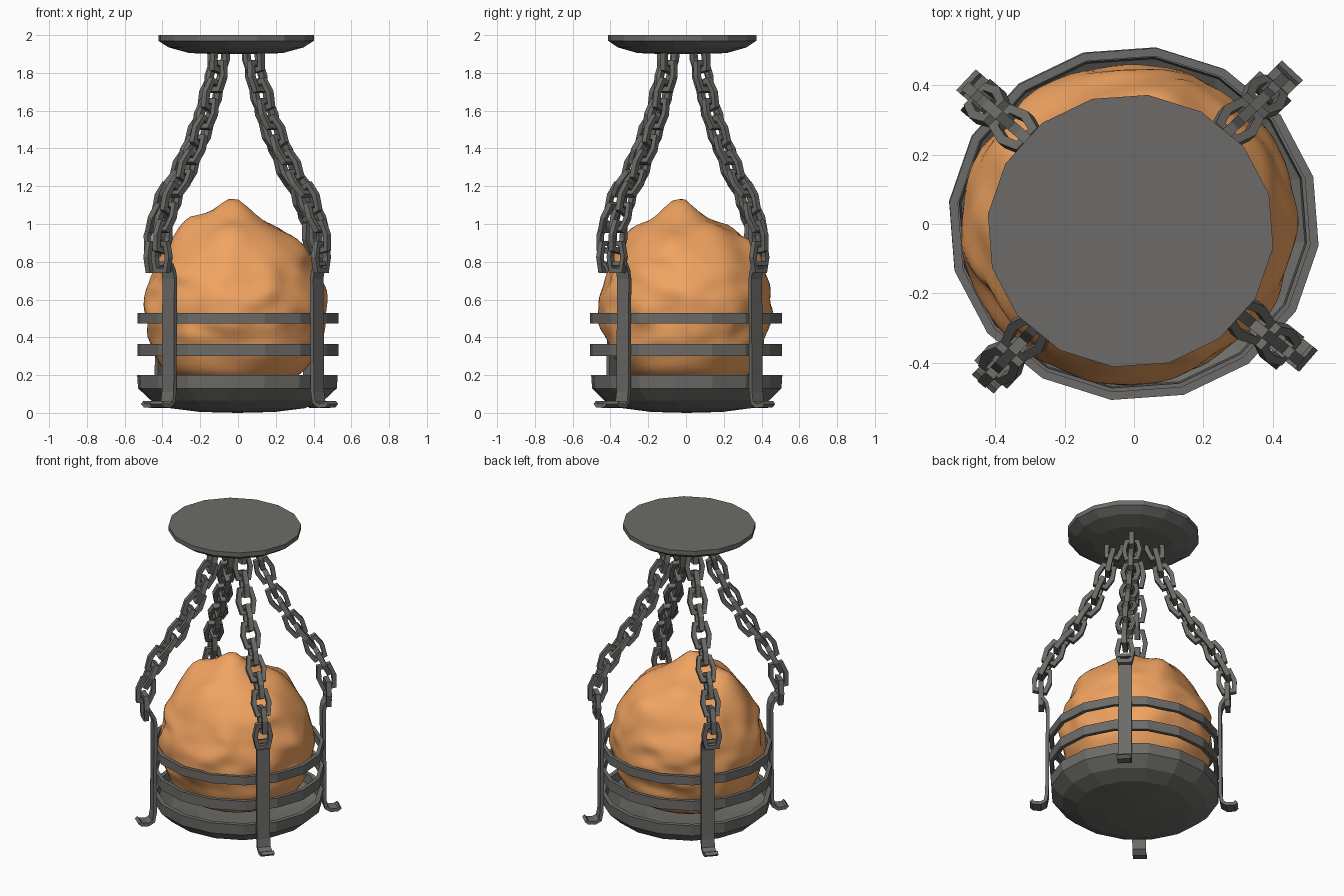
import bpy, bmesh, math
from mathutils import Vector, Matrix, noise

if "Cube" in bpy.data.objects:
    bpy.data.objects.remove(bpy.data.objects["Cube"])

SIDES, PHASE, SQUASH = 16, math.radians(-7), .953
ANGLES = [math.radians(a) for a in (-132, -39.5, 45.5, 138)]


def material(name, color):
    mat = bpy.data.materials.new(name)
    mat.diffuse_color = (*color, 1)
    mat.use_nodes = True
    mat.node_tree.nodes["Principled BSDF"].inputs["Base Color"].default_value = mat.diffuse_color
    return mat


IRON = material("dark_iron", (.15, .148, .138))
ORANGE = material("orange_fire", (.88, .37, .12))


def finish(name, bm, mat=IRON):
    bmesh.ops.recalc_face_normals(bm, faces=bm.faces)
    mesh = bpy.data.meshes.new(name)
    bm.to_mesh(mesh)
    bm.free()
    mesh.materials.append(mat)
    ob = bpy.data.objects.new(name, mesh)
    ob.scale.y = SQUASH  # the whole lamp is slightly narrower front to back
    bpy.context.collection.objects.link(ob)
    return ob


def lathe(name, profile, center=(0, 0), closed=False):
    """Revolve (radius, z) points with 16 flat sides."""
    bm = bmesh.new()
    vs = [bm.verts.new((r * math.cos(PHASE), r * math.sin(PHASE), z)) for r, z in profile]
    edges = [bm.edges.new(p) for p in zip(vs, vs[1:])]
    if closed:
        edges.append(bm.edges.new((vs[-1], vs[0])))
    bmesh.ops.spin(bm, geom=vs + edges, axis=(0, 0, 1), cent=(0, 0, 0),
                   angle=math.tau, steps=SIDES, use_duplicate=False)
    bmesh.ops.remove_doubles(bm, verts=bm.verts, dist=0.0005)
    ob = finish(name, bm)
    ob.location = (*center, 0)
    return ob


def strip(bm, path, width, thick, angle):
    """Flat bar following an (r, z) path in the vertical plane at the given angle."""
    pts = [Vector(p) for p in path]
    rot = Matrix.Rotation(angle, 4, 'Z')
    rings = []
    for i, p in enumerate(pts):
        t = (pts[min(i + 1, len(pts) - 1)] - pts[max(i - 1, 0)]).normalized()
        n = Vector((-t.y, t.x)) * thick / 2
        rings.append([bm.verts.new(rot @ Vector((p.x + s * n.x, w * width / 2, p.y + s * n.y)))
                      for s, w in ((1, 1), (1, -1), (-1, -1), (-1, 1))])
    for a, b in zip(rings, rings[1:]):
        for k in range(4):
            bm.faces.new((a[k], a[k - 1], b[k - 1], b[k]))
    bm.faces.new(rings[0])
    bm.faces.new(rings[-1])


def link(bm, matrix):
    """Six-sided chain link with a square section, long in local z, lying in local xz."""
    outline = [(.045, .085), (.064, 0), (.045, -.085), (-.045, -.085), (-.064, 0), (-.045, .085)]
    rings = []
    for x, z in outline:
        ix, iz = x * .55, z * .68
        rings.append([bm.verts.new(matrix @ Vector(c)) for c in
                      ((x, .016, z), (x, -.016, z), (ix, -.016, iz), (ix, .016, iz))])
    for i, a in enumerate(rings):
        for k in range(4):
            bm.faces.new((rings[i - 1][k], rings[i - 1][k - 1], a[k - 1], a[k]))


def at_length(path, d):
    for a, b in zip(path, path[1:]):
        seg = (b - a).length
        if d <= seg or b is path[-1]:
            return a + (b - a) * d / seg, (b - a).normalized()
        d -= seg


def lerp_table(table, t):
    for (a, ra), (b, rb) in zip(table, table[1:]):
        if t <= b:
            return ra + (rb - ra) * (t - a) / (b - a)
    return table[-1][1]


# Ceiling plate, fire bowl and two hoops
lathe("ceiling_plate", [(0, 2), (.415, 2), (.415, 1.97), (.36, 1.935), (.25, 1.905), (.12, 1.9), (0, 1.9)],
      (-.01, -.02))
lathe("fire_bowl", [(0, 0), (.2, .005), (.36, .025), (.46, .065), (.53, .13), (.535, .2),
                    (.505, .2), (.5, .14), (.42, .09), (.25, .05), (0, .04)], (-.003, .004))
for i, (lo, hi) in enumerate(((.3, .365), (.473, .53))):
    lathe(f"hoop_{i + 1}", [(.537, lo), (.537, hi), (.512, hi), (.512, lo)], (0, 0), closed=True)

# Upright straps with curled feet and hooked tops
strap_path = [(.645, .055), (.63, .04), (.585, .037), (.555, .055), (.545, .11), (.54, .71),
              (.548, .75), (.568, .785), (.59, .79)]
for i, a in enumerate(ANGLES):
    bm = bmesh.new()
    strip(bm, strap_path, .085, .022, a)
    finish(f"strap_{i + 1}", bm)

# Hanging chains
chain_path = [Vector(p) for p in ((.125, 1.885), (.155, 1.76), (.25, 1.52), (.39, 1.28), (.495, 1.15),
                                  (.56, 1.02), (.585, .9), (.585, .825))]
total = sum((b - a).length for a, b in zip(chain_path, chain_path[1:]))
LINKS = 12
for i, a in enumerate(ANGLES):
    bm = bmesh.new()
    for k in range(LINKS):
        p, t = at_length(chain_path, total * k / (LINKS - 1))
        lean = math.atan2(t.x, t.y)
        m = (Matrix.Translation((-.012, -.01, 0)) @ Matrix.Rotation(a, 4, 'Z')
             @ Matrix.Translation((p.x, 0, p.y)) @ Matrix.Rotation(lean, 4, 'Y')
             @ Matrix.Rotation(math.pi / 2 * (k % 2), 4, 'Z'))
        link(bm, m)
    finish(f"chain_{i + 1}", bm)

# Fire: lumpy mound shaped from a sphere, with peaks
mound = [(0, 0), (.05, .22), (.13, .36), (.25, .43), (.4, .475), (.54, .475), (.66, .44), (.76, .39),
         (.85, .305), (.91, .215), (.96, .11), (1, 0)]
peaks = [(-.03, -.05, .1, .16), (-.26, -.08, .09, .14), (.18, .16, .1, .06), (.15, -.22, .09, .04),
         (-.12, .24, .09, .07), (-.05, -.3, .09, .1), (.32, -.1, .08, .05), (.08, .38, .08, .1),
         (-.36, .18, .08, .08)]
bm = bmesh.new()
bmesh.ops.create_icosphere(bm, subdivisions=5, radius=1)
for v in bm.verts:
    d = v.co.normalized()
    h = 1 - math.acos(max(-1, min(1, d.z))) / math.pi
    flat = Vector((d.x, d.y))
    flat = flat.normalized() if flat.length > 1e-5 else Vector((0, 0))
    q = d * 2.3 + Vector((3.1, 1.7, 5.2))
    lump = .3 - abs(noise.noise(q)) + .3 * noise.noise(q * 2.1)
    r = lerp_table(mound, h) * (1 + .15 * lump)
    x, y = flat.x * r - .015, flat.y * r
    z = .08 + .98 * h
    rise = max(0, min(1, (h - .45) / .25))
    z += rise * sum(amp * math.exp(-((x - px) ** 2 + (y - py) ** 2) / w ** 2) for px, py, w, amp in peaks)
    v.co = (x, y, z)
for _ in range(4):
    bmesh.ops.smooth_vert(bm, verts=bm.verts, factor=.5, use_axis_x=True, use_axis_y=True, use_axis_z=True)
fire = finish("fire", bm, ORANGE)
bpy.ops.object.select_all(action='DESELECT')
fire.select_set(True)
bpy.context.view_layer.objects.active = fire
bpy.ops.object.shade_smooth_by_angle(angle=math.radians(35))
